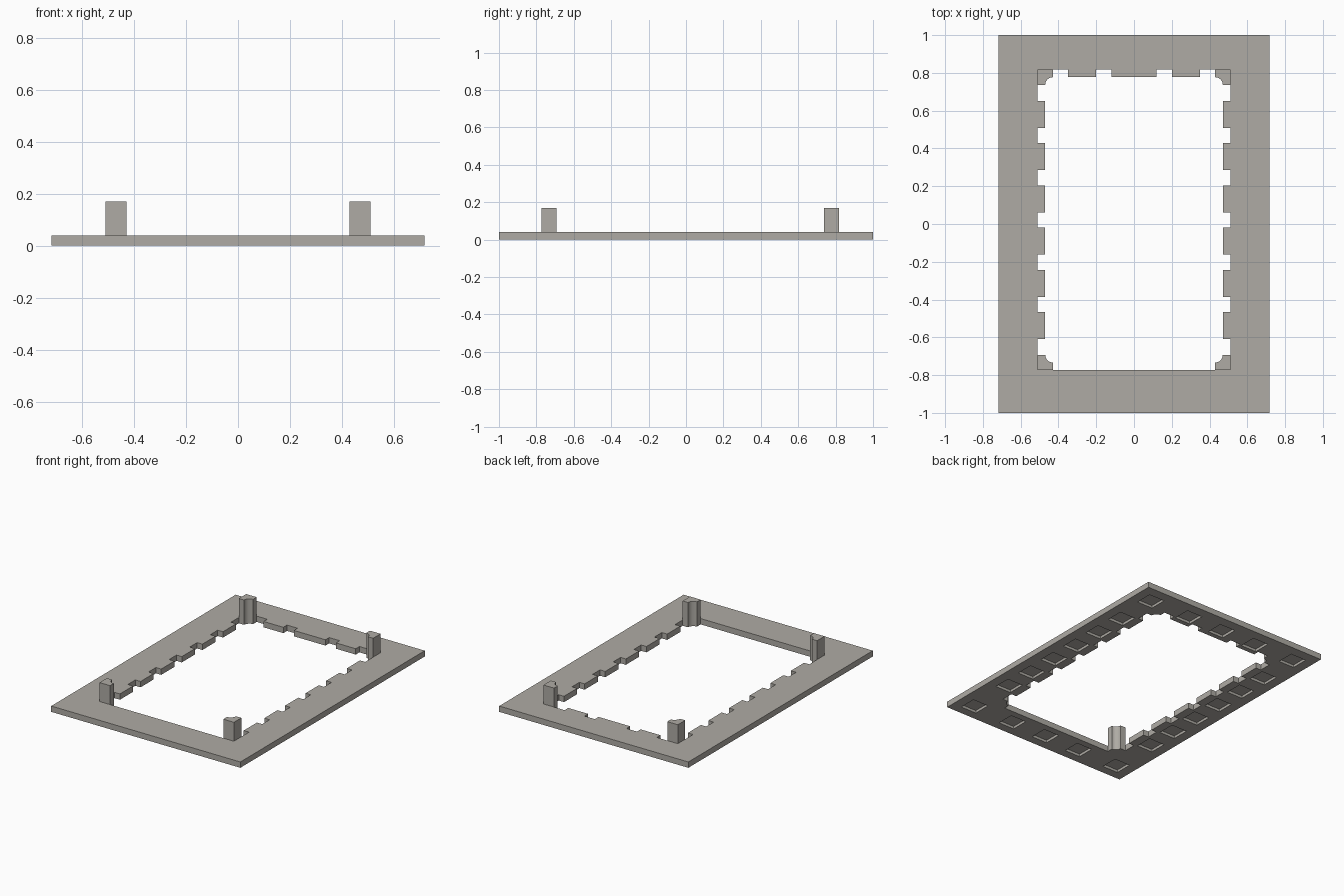
import bpy, bmesh, math

if "Cube" in bpy.data.objects:
    bpy.data.objects.remove(bpy.data.objects["Cube"])

mat = bpy.data.materials.new("warm grey")
mat.diffuse_color = (0.43, 0.41, 0.375, 1)
mat.use_nodes = True
mat.node_tree.nodes["Principled BSDF"].inputs["Base Color"].default_value = mat.diffuse_color

TOP = 0.04           # plate thickness
POST_TOP = 0.17
XI, Y0, Y1 = 0.51, -0.773, 0.817   # opening limits
T = 0.04             # tooth depth
P = 0.08             # corner post size
SIDE_TEETH = [0.58 - 0.2235 * i for i in range(6)]


def new_object(name, bm):
    bmesh.ops.recalc_face_normals(bm, faces=bm.faces)
    me = bpy.data.meshes.new(name)
    bm.to_mesh(me)
    bm.free()
    me.materials.append(mat)
    ob = bpy.data.objects.new(name, me)
    bpy.context.collection.objects.link(ob)
    return ob


def extrude_profile(bm, pts, z0, z1):
    f = bm.faces.new([bm.verts.new((x, y, z0)) for x, y in pts])
    r = bmesh.ops.extrude_face_region(bm, geom=[f])
    for v in r["geom"]:
        if isinstance(v, bmesh.types.BMVert):
            v.co.z = z1


def rect(cx, cy, w, h):
    return [(cx - w / 2, cy - h / 2), (cx + w / 2, cy - h / 2),
            (cx + w / 2, cy + h / 2), (cx - w / 2, cy + h / 2)]


def cove(sy, yc):
    # hollow quarter round of a right-hand post, from front/back side to x side
    return [(XI - P + (P - T) * math.sin(a), yc + sy * (P - T) * math.cos(a))
            for a in (math.pi / 2 * i / 8 for i in range(9))]


# Opening outline, right half from front to back
half = [(XI - P, Y0)] + cove(-1, Y0 + P) + [(XI, Y0 + P)]
for c in reversed(SIDE_TEETH):
    a, b = c - 0.0715, c + 0.0715
    half += [(XI, a), (XI - T, a), (XI - T, b), (XI, b)]
half += [(XI, Y1 - P)] + cove(1, Y1 - P)[::-1] + [(XI - P, Y1)]
half += [(0.35, Y1), (0.35, Y1 - T), (0.20, Y1 - T),
         (0.20, Y1), (0.12, Y1), (0.12, Y1 - T)]
outline = half + [(-x, y) for x, y in reversed(half)]

# Plate
bm = bmesh.new()
extrude_profile(bm, rect(0, 0, 1.436, 2.0), 0, TOP)
frame = new_object("frame_plate", bm)

# Opening cutter
bm = bmesh.new()
extrude_profile(bm, outline, -0.1, 0.1)
cutters = [new_object("opening_cutter", bm)]

# Square pockets in the underside
bm = bmesh.new()
spots = [(s * 0.59, y) for s in (-1, 1) for y in SIDE_TEETH + [0.87, -0.88]]
spots += [(x, y) for x in (-0.275, 0, 0.275) for y in (0.87, -0.88)]
for x, y in spots:
    extrude_profile(bm, rect(x, y, 0.12, 0.12), -0.05, 0.018)
cutters.append(new_object("pocket_cutter", bm))

bpy.context.view_layer.objects.active = frame
for c in cutters:
    m = frame.modifiers.new(c.name, "BOOLEAN")
    m.operation, m.solver, m.object = "DIFFERENCE", "EXACT", c
    bpy.ops.object.modifier_apply(modifier=m.name)
for c in cutters:
    bpy.data.objects.remove(c)

# Corner posts with a hollow inner corner
for sx, side in ((-1, "left"), (1, "right")):
    for sy, y, end in ((-1, Y0, "front"), (1, Y1, "back")):
        pts = [(XI, y), (XI - P, y)] + cove(sy, y - sy * P) + [(XI, y - sy * P)]
        bm = bmesh.new()
        extrude_profile(bm, [(sx * px, py) for px, py in pts], TOP, POST_TOP)
        new_object(f"{end}_{side}_post", bm)
